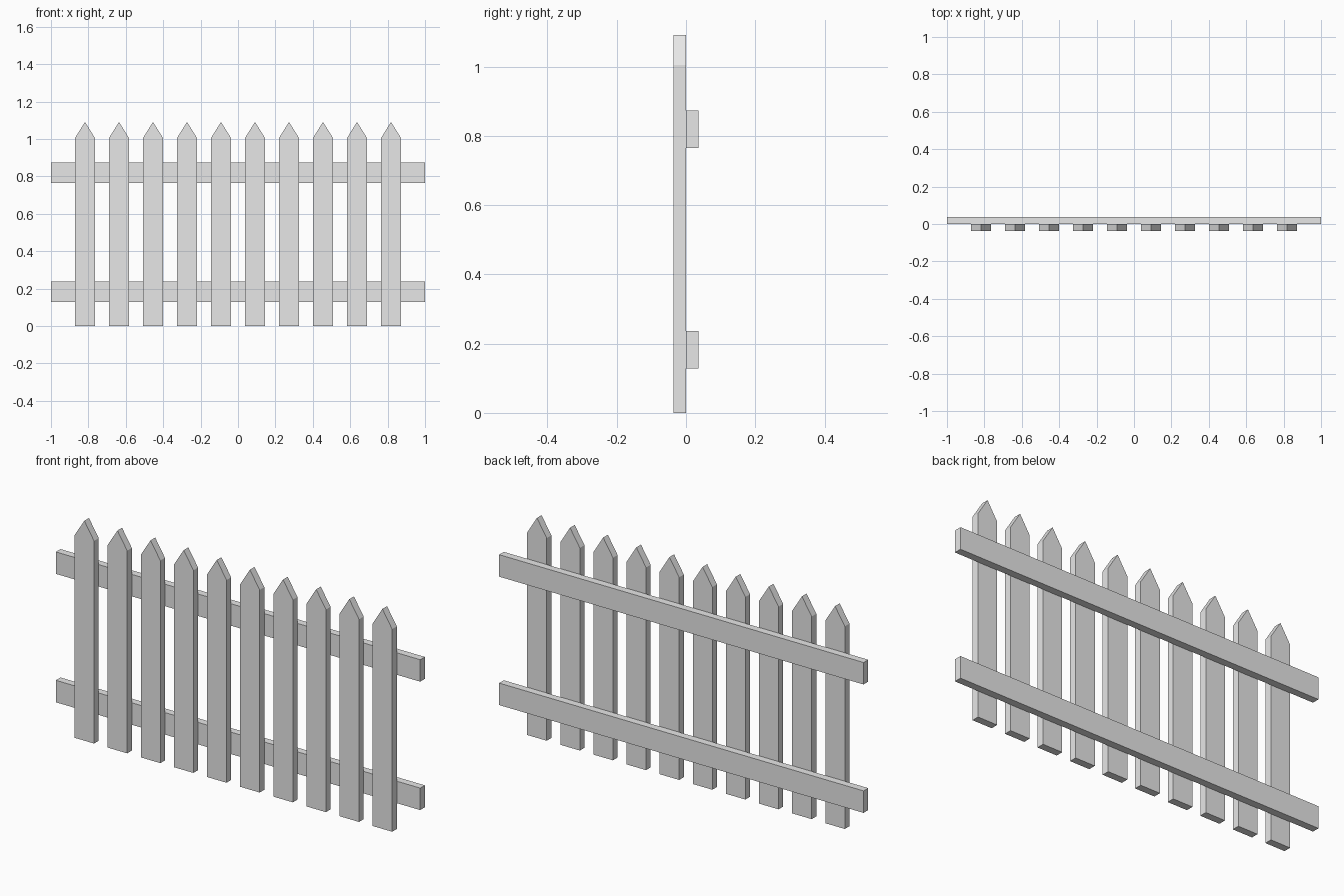
import bpy

cube = bpy.data.objects.get("Cube")
if cube:
    bpy.data.objects.remove(cube, do_unlink=True)

grey = bpy.data.materials.new("plain_grey")
grey.use_nodes = True
grey.diffuse_color = (0.8, 0.8, 0.8, 1)
grey.node_tree.nodes["Principled BSDF"].inputs["Base Color"].default_value = (0.8, 0.8, 0.8, 1)


def board(name, outline, y_front, y_back, x=0):
    """Extrude an x-z outline (anticlockwise from the front) along y."""
    n = len(outline)
    verts = [(px, y, pz) for y in (y_front, y_back) for px, pz in outline]
    faces = [list(range(n)), list(range(2 * n - 1, n - 1, -1))]
    faces += [(i, i + n, (i + 1) % n + n, (i + 1) % n) for i in range(n)]
    mesh = bpy.data.meshes.new(name)
    mesh.from_pydata(verts, [], faces)
    mesh.materials.append(grey)
    obj = bpy.data.objects.new(name, mesh)
    obj.location.x = x
    bpy.context.collection.objects.link(obj)


THICK = 0.0364

# Pointed pickets
half, shoulder, tip = 0.0535, 1.005, 1.091
picket = [(-half, 0), (half, 0), (half, shoulder), (0, tip), (-half, shoulder)]
for i in range(10):
    board(f"picket_{i + 1}", picket, -THICK, 0, (i - 4.5) * 0.1818)

# Horizontal rails behind the pickets
for name, low, high in (("lower_rail", 0.128, 0.237), ("upper_rail", 0.765, 0.874)):
    board(name, [(-1, low), (1, low), (1, high), (-1, high)], 0, THICK)
